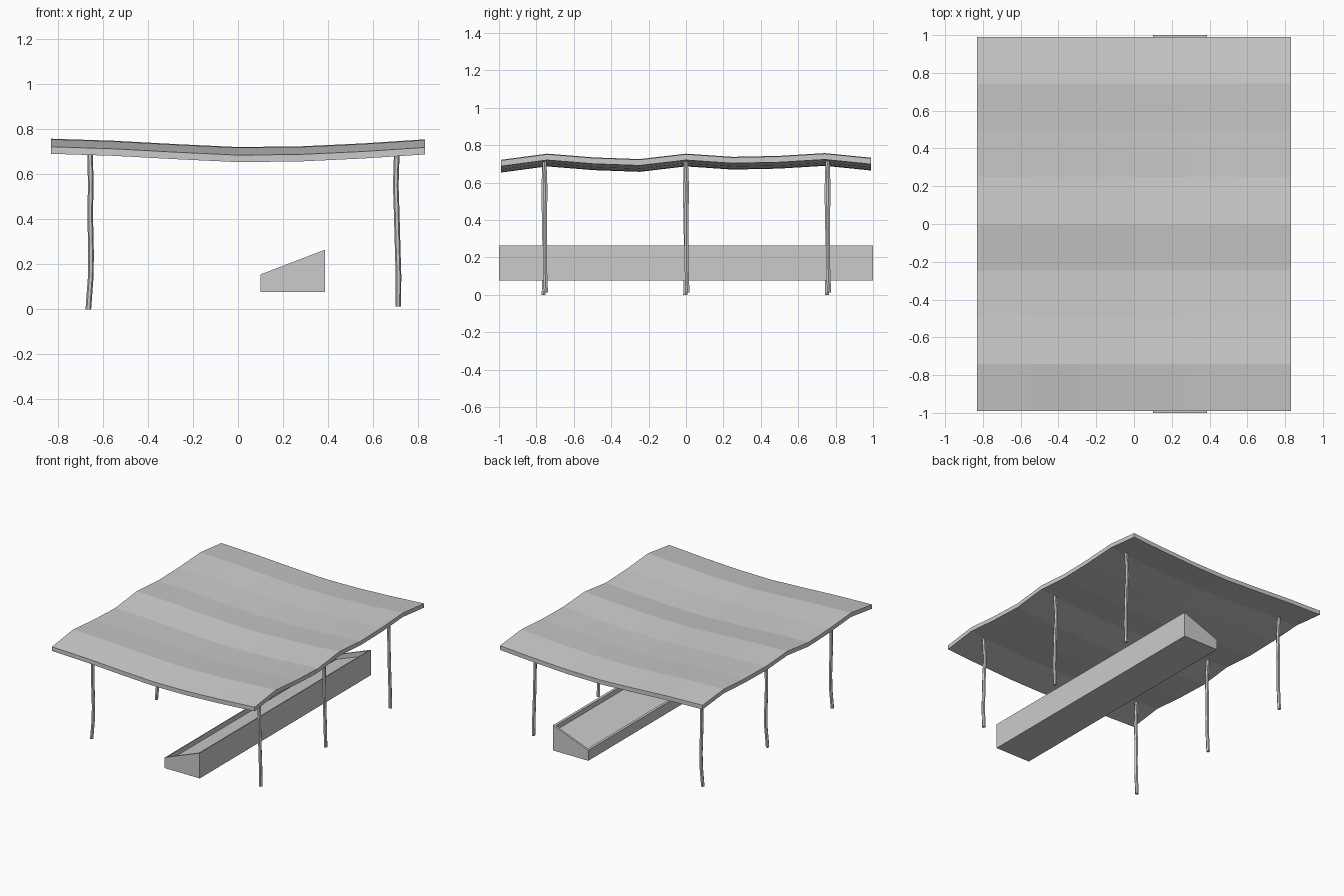
import bpy, bmesh, math
from mathutils import Vector

if "Cube" in bpy.data.objects:
    bpy.data.objects.remove(bpy.data.objects["Cube"])


def finish(bm, name):
    bmesh.ops.recalc_face_normals(bm, faces=bm.faces[:])
    mesh = bpy.data.meshes.new(name)
    bm.to_mesh(mesh)
    bm.free()
    obj = bpy.data.objects.new(name, mesh)
    bpy.context.collection.objects.link(obj)
    return obj


# Sagging, wavy canopy: ridges over the posts, dip along the middle
def canopy():
    half_x, half_y, thick = 0.83, 0.99, 0.031
    ridge = [0.722, 0.755, 0.735, 0.726, 0.755, 0.738, 0.743, 0.758, 0.733]
    sag = [0.0, -0.009, -0.024, -0.037, -0.034, -0.021, -0.003]
    bm = bmesh.new()
    rows = []
    for j, h in enumerate(ridge):
        y = -half_y + 2 * half_y * j / (len(ridge) - 1)
        rows.append([bm.verts.new((-half_x + 2 * half_x * i / (len(sag) - 1), y, h + s))
                     for i, s in enumerate(sag)])
    for a, b in zip(rows, rows[1:]):
        for i in range(len(sag) - 1):
            bm.faces.new((a[i], a[i + 1], b[i + 1], b[i]))
    ext = bmesh.ops.extrude_face_region(bm, geom=bm.faces[:], use_keep_orig=True)
    low = [g for g in ext["geom"] if isinstance(g, bmesh.types.BMVert)]
    bmesh.ops.translate(bm, verts=low, vec=(0, 0, -thick))
    finish(bm, "canopy")


# Slightly crooked wooden post, lofted through six-sided rings
def post(name, y0, path, radius=0.0125, sides=6):
    bm = bmesh.new()
    rings = []
    for x, dy, z in path:
        rings.append([bm.verts.new((x + radius * math.cos(math.tau * k / sides),
                                    y0 + dy + radius * math.sin(math.tau * k / sides), z))
                      for k in range(sides)])
    for a, b in zip(rings, rings[1:]):
        for k in range(sides):
            n = (k + 1) % sides
            bm.faces.new((a[k], a[n], b[n], b[k]))
    bm.faces.new(rings[0])
    bm.faces.new(rings[-1])
    finish(bm, name)


# Long trough: sloped-top profile extruded along y, with a recessed top
def trough():
    profile = [(0.10, 0.077), (0.387, 0.077), (0.387, 0.265), (0.10, 0.155)]
    bm = bmesh.new()
    front = [bm.verts.new((x, -1.0, z)) for x, z in profile]
    back = [bm.verts.new((x, 1.0, z)) for x, z in profile]
    bm.faces.new(front)
    bm.faces.new(back[::-1])
    for k in range(4):
        n = (k + 1) % 4
        face = bm.faces.new((front[k], back[k], back[n], front[n]))
        if k == 2:
            top = face
    bmesh.ops.recalc_face_normals(bm, faces=bm.faces[:])
    bmesh.ops.inset_region(bm, faces=[top], thickness=0.02)
    ext = bmesh.ops.extrude_discrete_faces(bm, faces=[top])
    bmesh.ops.translate(bm, verts=ext["faces"][0].verts[:], vec=Vector((0, 0, -0.035)))
    finish(bm, "trough")


canopy()
left_path = [(-0.665, -0.004, 0.0), (-0.654, 0.0, 0.15), (-0.653, 0.0, 0.25),
             (-0.657, -0.003, 0.43), (-0.654, -0.006, 0.55), (-0.658, 0.0, 0.715)]
right_path = [(0.712, 0.008, 0.012), (0.713, 0.003, 0.15), (0.710, 0.002, 0.25),
              (0.705, 0.002, 0.43), (0.701, 0.006, 0.55), (0.706, 0.0, 0.715)]
for label, y in (("front", -0.757), ("middle", 0.0), ("back", 0.757)):
    post(label + "_left_post", y, left_path)
    post(label + "_right_post", y, right_path)
trough()
